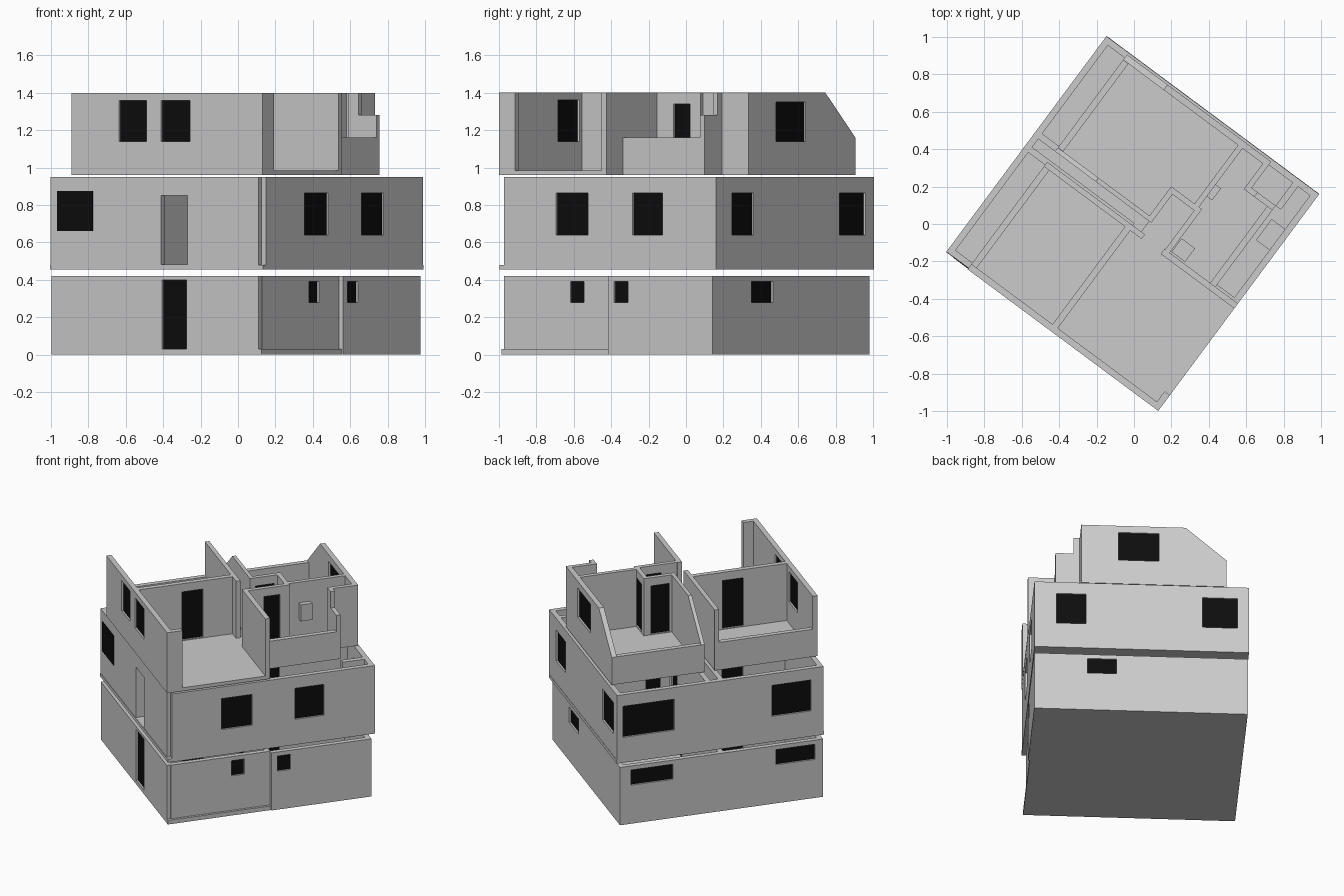
import bpy, bmesh, math

if "Cube" in bpy.data.objects:
    bpy.data.objects.remove(bpy.data.objects["Cube"])

ROT = math.radians(-36.6)   # whole house is turned on the grid
T = 0.035                   # wall thickness

black = bpy.data.materials.new("dark_glazing")
black.diffuse_color = (0.004, 0.004, 0.004, 1)
black.use_nodes = True
black.node_tree.nodes["Principled BSDF"].inputs["Base Color"].default_value = black.diffuse_color


def finish(name, bm, mat=None):
    bmesh.ops.recalc_face_normals(bm, faces=bm.faces)
    me = bpy.data.meshes.new(name)
    bm.to_mesh(me)
    bm.free()
    ob = bpy.data.objects.new(name, me)
    ob.rotation_euler.z = ROT
    if mat:
        me.materials.append(mat)
    bpy.context.collection.objects.link(ob)
    return ob


def box(name, u0, u1, v0, v1, z0, z1, mat=None):
    bm = bmesh.new()
    bmesh.ops.create_cube(bm, size=1)
    for p in bm.verts:
        p.co = ((u0 + u1) / 2 + p.co.x * (u1 - u0), (v0 + v1) / 2 + p.co.y * (v1 - v0),
                (z0 + z1) / 2 + p.co.z * (z1 - z0))
    return finish(name, bm, mat)


def wall(name, axis, pos, s0, s1, z0, z1, holes=(), glazed=True, slope=None, t=T):
    """Wall along axis at pos..pos+t with rectangular holes; slope = (run, low height)."""
    def place(s, d, z):
        return (s, d, z) if axis == "u" else (d, s, z)
    outline = [(s0, z0), (s1, z0), (s1, z1)]
    outline += [(s0 + slope[0], z1), (s0, slope[1])] if slope else [(s0, z1)]
    loops = [outline] + [[(a, c), (b, c), (b, d), (a, d)] for a, b, c, d in holes]
    bm = bmesh.new()
    for loop in loops:
        vs = [bm.verts.new(place(s, pos, z)) for s, z in loop]
        for i, p in enumerate(vs):
            bm.edges.new((p, vs[i - 1]))
    bmesh.ops.triangle_fill(bm, edges=bm.edges[:], use_beauty=True, use_dissolve=False)
    ext = bmesh.ops.extrude_face_region(bm, geom=bm.faces[:])
    bmesh.ops.translate(bm, vec=place(0, t, 0),
                        verts=[g for g in ext["geom"] if isinstance(g, bmesh.types.BMVert)])
    bmesh.ops.dissolve_limit(bm, angle_limit=0.01, verts=bm.verts[:], edges=bm.edges[:])
    finish(name, bm)
    if glazed:
        for i, (a, b, c, d) in enumerate(holes):
            m = pos + t / 2
            lo, hi = place(a, m - 0.005, c), place(b, m + 0.005, d)
            box(f"{name}_panel_{i}", lo[0], hi[0], lo[1], hi[1], c, d, black)


# ---- ground storey
g0, g1 = 0.0, 0.42
box("ground_slab", -0.71, 0.69, -0.717, 0.695, g0, 0.03)
wall("ground_front", "u", -0.717, -0.71, 0.668, g0 + 0.001, g1, [(0.027, 0.19, 0.03, 0.4)])
wall("ground_back", "u", 0.66, -0.71, 0.70, g0 + 0.001, g1, [(0.156, 0.35, 0.28, 0.39)])
wall("ground_left", "v", -0.71, -0.682, 0.66, g0 + 0.001, g1,
     [(-0.68 + 0.02, -0.39, 0.28, 0.39), (0.326, 0.62, 0.28, 0.39)])
wall("ground_right_near", "v", 0.638, -0.69, 0.0, g0 + 0.001, g1, [(-0.27, -0.18, 0.28, 0.39)])
wall("ground_right_far", "v", 0.665, 0.0, 0.66, g0 + 0.001, g1, [(0.04, 0.133, 0.28, 0.39)])
wall("ground_partition_cross", "u", -0.03, -0.675, 0.64, 0.03, g1, [(0.08, 0.2, 0.03, 0.38)])
wall("ground_partition_front", "v", -0.02, -0.682, -0.03, 0.03, g1, [(-0.39, -0.245, 0.03, 0.38)])
wall("ground_partition_back", "v", 0.2, 0.005, 0.66, 0.03, g1, [(0.11, 0.21, 0.03, 0.38)])

# ---- middle storey
m0, m1 = 0.455, 0.95
wz = (0.64, 0.865)
box("middle_slab", -0.717, 0.70, -0.72, 0.72, m0, 0.48)
wall("middle_front", "u", -0.717, -0.717, 0.668, 0.48, m1, [(0.02, 0.195, 0.481, 0.85)], False)
box("middle_front_window", -0.67, -0.433, -0.721, -0.712, 0.66, 0.875, black)
wall("middle_back", "u", 0.683, -0.717, 0.70, 0.48, m1,
     [(-0.64, -0.41, *wz), (0.36, 0.555, *wz)])
wall("middle_left", "v", -0.717, -0.682, 0.683, 0.48, m1,
     [(-0.63, -0.36, *wz), (0.32, 0.675, *wz)])
wall("middle_right", "v", 0.665, -0.69, 0.683, 0.48, m1,
     [(-0.346, -0.134, *wz), (0.164, 0.364, *wz)])
door = (0.481, 0.85)
wall("middle_partition_left", "u", -0.03, -0.682, 0.0, 0.48, m1, [(-0.2, -0.07, *door)])
wall("middle_partition_back", "u", 0.06, -0.682, 0.06, 0.48, m1, [(-0.1, 0.02, *door)])
wall("middle_partition_front", "v", -0.02, -0.682, -0.03, 0.48, m1, [(-0.39, -0.245, *door)])
wall("middle_partition_right", "u", -0.03, 0.21, 0.665, 0.48, m1)
wall("middle_hall_wall", "v", 0.2, 0.005, 0.683, 0.48, m1, [(0.11, 0.21, *door)])
wall("middle_closet_wall", "v", 0.55, 0.53, 0.683, 0.48, m1)
box("middle_cabinet", 0.575, 0.665, 0.32, 0.46, 0.48, 0.9)

# ---- top storey floor slabs (the stair strip is left open)
t0, t1, tf = 0.96, 1.40, 0.985
slabs = [(-0.57, 0.70, -0.725, -0.01), (-0.57, 0.055, 0.06, 0.705),
         (0.055, 0.39, -0.01, 0.705), (0.39, 0.55, -0.01, 0.53)]
for i, s in enumerate(slabs):
    box(f"top_slab_{i}", *s, t0, tf)

# ---- top storey outer walls
wz = (1.14, 1.36)
wall("top_front", "u", -0.725, -0.57, 0.70, tf, t1, [(-0.253, -0.072, *wz), (0.027, 0.22, *wz)])
wall("top_front_return", "v", 0.665, -0.69, -0.62, tf, t1)
wall("top_back", "u", 0.67, -0.57, 0.39, tf, t1, [(-0.124, 0.144, 1.14, 1.35)],
     slope=(0.27, 1.16))
wall("top_left_parapet_front", "v", -0.57, -0.69, -0.04, tf, 1.16)
wall("top_left_parapet_back", "v", -0.57, 0.085, 0.67, tf, 1.16)
wall("bath_parapet", "v", 0.515, -0.01, 0.5, tf, 1.16)
wall("bath_back_low", "u", 0.5, 0.43, 0.55, tf, 1.28, t=0.03)
wall("bath_back_high", "u", 0.5, 0.36, 0.43, tf, t1, t=0.03)
wall("back_room_right", "v", 0.36, 0.53, 0.67, tf, t1, t=0.03)

# ---- top storey partitions
door = (0.99, 1.34)
wall("front_room_partition", "v", -0.03, -0.69, -0.04, tf, t1, [(-0.39, -0.245, *door)])
wall("front_cross_partition", "u", -0.04, -0.57, 0.08, tf, t1, t=0.03)
wall("back_cross_partition", "u", 0.06, -0.57, 0.07, tf, t1, slope=(0.27, 1.16), t=0.025)
wall("right_cross_partition", "u", -0.043, 0.21, 0.70, tf, t1, t=0.033)
wall("hall_left", "v", 0.04, 0.085, 0.25, tf, t1, [(0.1, 0.23, *door)], t=0.03)
wall("hall_end", "u", 0.25, 0.04, 0.245, tf, t1, [(0.09, 0.21, *door)], t=0.03)
wall("hall_right", "v", 0.215, -0.01, 0.25, tf, t1, [(0.1, 0.21, *door)], t=0.03)
wall("bath_left", "v", 0.195, 0.28, 0.67, tf, t1, t=0.03)

# ---- bathroom fittings
box("bath_box", 0.25, 0.34, 0.0, 0.09, tf, 1.09)
box("wall_cabinet", 0.225, 0.26, 0.35, 0.43, 1.13, 1.25)
